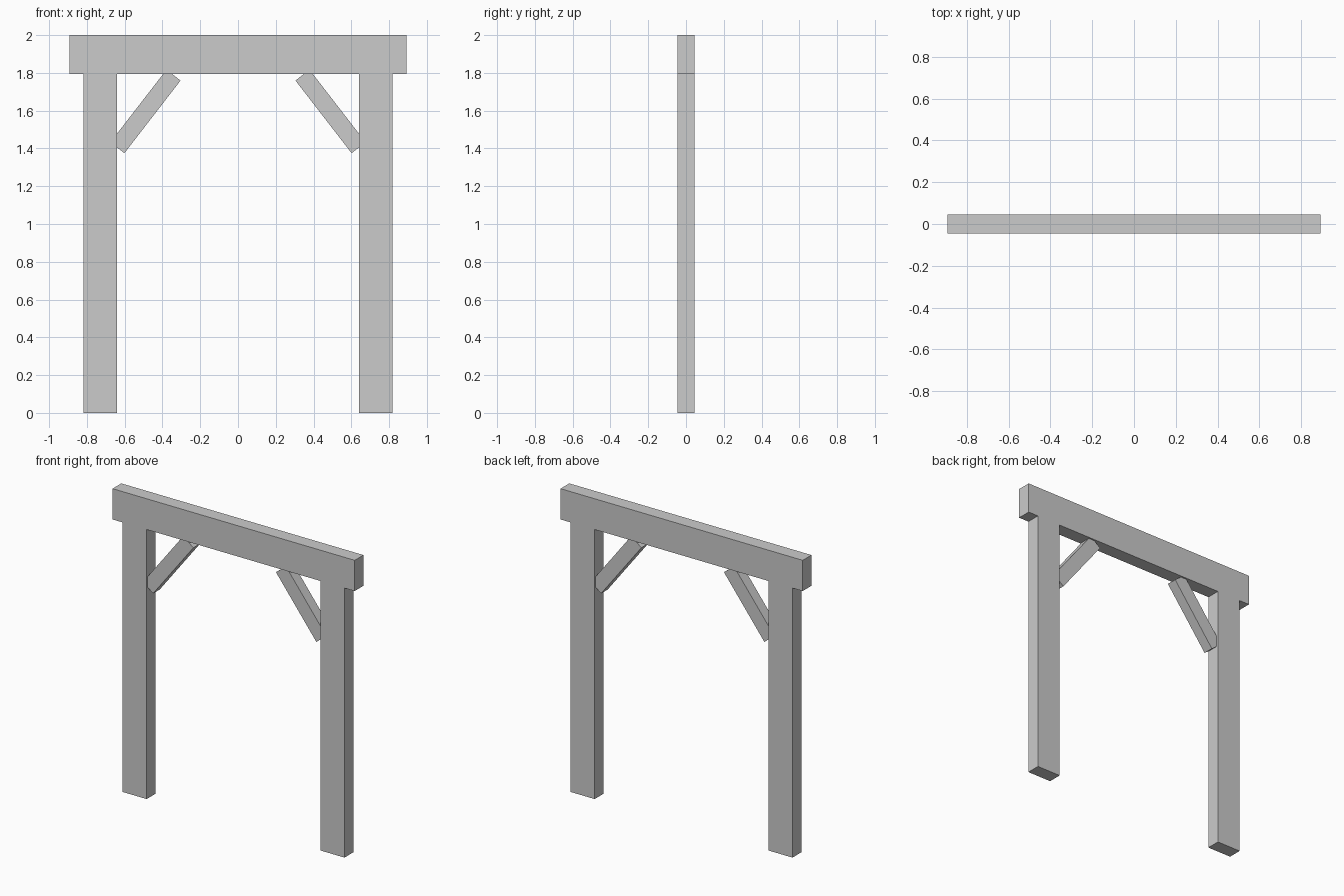
import bpy, math

if "Cube" in bpy.data.objects:
    bpy.data.objects.remove(bpy.data.objects["Cube"])

def box(name, center, size, tilt=0.0):
    bpy.ops.mesh.primitive_cube_add(size=1, location=center, rotation=(0, tilt, 0))
    ob = bpy.context.object
    ob.name = name
    ob.scale = size
    bpy.ops.object.transform_apply(location=False, rotation=False, scale=True)
    return ob

DEPTH = 0.092      # thickness of beam and posts
BEAM_Z = 1.795     # underside of the beam

# Top beam
box("top_beam", (0, 0, (2 + BEAM_Z) / 2), (1.784, DEPTH, 2 - BEAM_Z))

# Posts and diagonal braces, mirrored left and right
tilt = math.atan2(0.297, 0.384)
for side, label in ((-1, "left"), (1, "right")):
    box(label + "_post", (side * 0.729, 0, BEAM_Z / 2), (0.176, DEPTH, BEAM_Z))
    box(label + "_brace", (side * 0.49, 0, 1.596), (0.094, 0.07, 0.486), -side * tilt)
